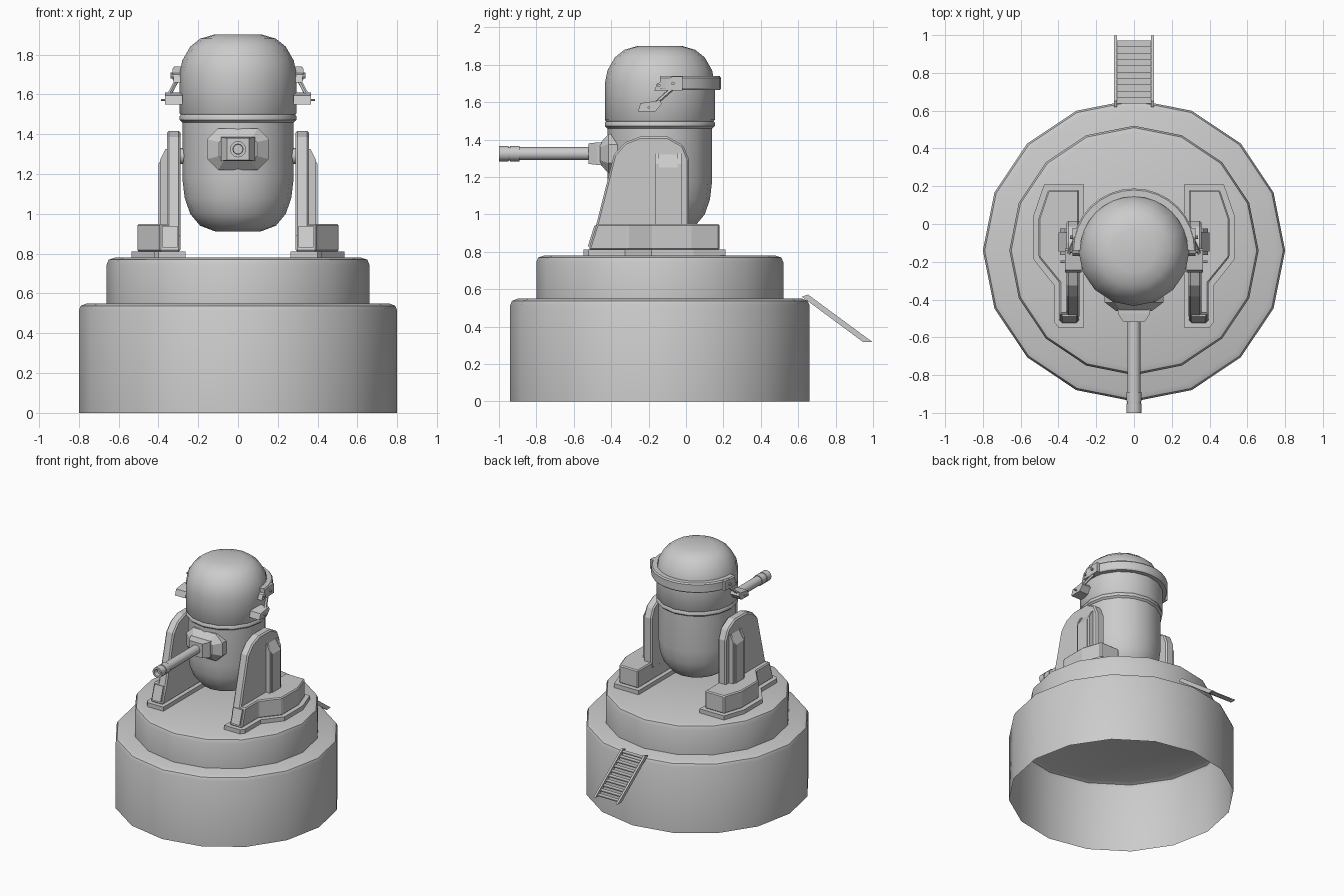
import bpy, bmesh, math
from mathutils import Vector

if "Cube" in bpy.data.objects:
    bpy.data.objects.remove(bpy.data.objects["Cube"])

CY = -0.14   # shared vertical axis of base and turret
GZ = 1.325   # gun height


def finish(name, bm, mirror=False, smooth=None, bevel=0):
    bmesh.ops.recalc_face_normals(bm, faces=bm.faces)
    me = bpy.data.meshes.new(name)
    bm.to_mesh(me)
    bm.free()
    ob = bpy.data.objects.new(name, me)
    bpy.context.collection.objects.link(ob)
    if bevel:
        m = ob.modifiers.new("Bevel", 'BEVEL')
        m.width, m.segments, m.limit_method = bevel, 1, 'ANGLE'
    if mirror:
        ob.modifiers.new("Mirror", 'MIRROR').use_mirror_merge = False
    if smooth:
        bpy.ops.object.select_all(action='DESELECT')
        ob.select_set(True)
        bpy.context.view_layer.objects.active = ob
        bpy.ops.object.shade_smooth_by_angle(angle=math.radians(smooth))
    return ob


def loft(name, rings, caps=(True, True), **kw):
    """Skin a list of equal-length closed rings of points."""
    bm = bmesh.new()
    vs = [[bm.verts.new(p) for p in r] for r in rings]
    n = len(vs[0])
    for a, b in zip(vs, vs[1:]):
        for i in range(n):
            bm.faces.new((a[i], a[(i + 1) % n], b[(i + 1) % n], b[i]))
    if caps[0]:
        bm.faces.new(vs[0][::-1])
    if caps[1]:
        bm.faces.new(vs[-1])
    return finish(name, bm, **kw)


def lathe(name, profile, caps=(True, True), n=16):
    """Turn (radius, z) points about the shared axis."""
    rings = [[(r * math.cos(2 * math.pi * i / n), CY + r * math.sin(2 * math.pi * i / n), z)
              for i in range(n)] for r, z in profile]
    return loft(name, rings, caps, smooth=40)


def side_prism(name, yz, x0, x1, **kw):
    """Extrude a side-view outline along x."""
    return loft(name, [[(x, y, z) for y, z in yz] for x in (x0, x1)], **kw)


def tube(name, p0, p1, prof, n=12, **kw):
    """Round part along p0-p1; prof is (fraction, radius) pairs."""
    p0, p1 = Vector(p0), Vector(p1)
    q = (p1 - p0).to_track_quat('Z', 'Y')
    rings = [[p0.lerp(p1, t) + q @ Vector((r * math.cos(2 * math.pi * i / n),
                                           r * math.sin(2 * math.pi * i / n), 0))
              for i in range(n)] for t, r in prof]
    return loft(name, rings, smooth=40, **kw)


# Stepped round base, open underneath
lathe("lower_base", [(.80, 0), (.80, .515), (.79, .538), (.76, .55)], (False, True))
lathe("upper_base", [(.66, .55), (.66, .745), (.65, .77), (.62, .78)], (False, True))

# Turret capsule
lathe("turret_lower_body", [(.115, .912), (.19, .94), (.24, 1.0), (.268, 1.08), (.28, 1.18), (.28, 1.47)])
lathe("turret_upper_body", [(.28, 1.46), (.294, 1.472), (.294, 1.49), (.288, 1.498), (.294, 1.506),
                            (.294, 1.70), (.28, 1.77), (.24, 1.84), (.19, 1.88), (.115, 1.902)])


# Gun mantlet, square collar and barrel
def octagon(y, w, h, cw, ch):
    return [(sx * a, y, GZ + sz * b) for sx, sz, a, b in (
        (1, 1, w, ch), (1, 1, cw, h), (-1, 1, cw, h), (-1, 1, w, ch),
        (-1, -1, w, ch), (-1, -1, cw, h), (1, -1, cw, h), (1, -1, w, ch))]


loft("gun_mantlet", [octagon(-.34, .155, .105, .10, .05), octagon(-.415, .155, .105, .10, .05),
                     octagon(-.46, .095, .055, .07, .035)])
loft("gun_collar", [[(sx * w, y, GZ + sz * h) for sx, sz in ((1, 1), (-1, 1), (-1, -1), (1, -1))]
                    for y, w, h in ((-.42, .085, .06), (-.475, .085, .06), (-.52, .055, .055))])
tube("gun_barrel", (0, -.5, GZ), (0, -1, GZ),
     [(0, .035), (.78, .035), (.78, .041), (.88, .041), (.88, .036), (.90, .036), (.90, .041), (1, .041), (1, .026), (.93, .024)])

# Support feet: flange, raised block and front panel
foot = [(.264, .21), (.476, .21), (.534, .04), (.534, -.185), (.423, -.325), (.423, -.52), (.40, -.548), (.264, -.548)]
block = [(.29, .18), (.455, .18), (.505, .03), (.505, -.175), (.395, -.31), (.395, -.52), (.38, -.52), (.29, -.52)]
top = [(x, max(y, -.476)) for x, y in block]
loft("support_flange", [[(x, y, z) for x, y in foot] for z in (.77, .812)], mirror=True)
loft("support_block", [[(x, y, .81) for x, y in block], [(x, y, .95) for x, y in top]], mirror=True, bevel=.008)
side_prism("foot_front_panel", [(-.525, .83), (-.49, .94), (-.46, .94), (-.46, .83)], .305, .38, mirror=True)

# Upright supports with outer rib and pivot
side_prism("support_arm", [(-.50, .88), (-.476, .96), (-.385, 1.32), (-.326, 1.385), (-.246, 1.417), (-.10, 1.417),
                           (-.016, 1.37), (.016, 1.294), (.016, .90)], .288, .357, mirror=True, bevel=.01)
loft("support_rib", [[(x, y, z) for x, z in ((.34, .93), (.40, .93), (.40, 1.25), (.357, 1.32), (.34, 1.32))]
                     for y in (-.145, -.045)], mirror=True)
for i, y in enumerate((-.165, -.045)):
    loft(f"rib_flange_{i}", [[(x, yy, z) for x, z in ((.34, .93), (.392, .93), (.392, 1.27), (.365, 1.325), (.34, 1.325))]
                             for yy in (y, y + .02)], mirror=True)
tube("pivot_pin", (.24, CY, 1.29), (.30, CY, 1.29), [(0, .04), (1, .04)], mirror=True)


# Head band wrapped around the back of the turret
def band_section(a):
    c, s = math.cos(a), math.sin(a)
    return [(r * c, CY + r * s, z) for r, z in ((.285, 1.665), (.322, 1.665), (.328, 1.675),
                                              (.328, 1.73), (.320, 1.74), (.285, 1.74))]


loft("head_band", [band_section(math.pi * i / 16) for i in range(17)], smooth=30)
side_prism("band_end_plate", [(-.17, 1.66), (-.155, 1.70), (-.07, 1.738), (-.02, 1.738), (-.02, 1.664)],
           .285, .325, mirror=True)
for i, (y, z) in enumerate(((-.145, 1.69), (-.07, 1.70))):
    tube(f"band_bolt_{i}", (.31, y, z), (.34, y, z), [(0, .009), (1, .009)], n=8, mirror=True)

# Side sensor pods on struts
side_prism("sensor_pod", [(-.257, 1.55), (-.243, 1.595), (-.14, 1.61), (-.13, 1.59), (-.165, 1.55)],
           .278, .366, mirror=True)
tube("sensor_strut", (.345, -.155, 1.60), (.305, -.07, 1.675), [(0, .011), (1, .011)], n=6, mirror=True)
tube("sensor_pin", (.35, -.2, 1.572), (.388, -.2, 1.572), [(0, .006), (1, .006)], n=6, mirror=True)

# Rear stairway: two side rails and a flight of treads
side_prism("stair_rail", [(.62, .56), (.652, .572), (.997, .318), (.947, .318)], .09, .105, mirror=True)
steps = 10
for i in range(steps):
    y, z = .637 + i * .0335, .556 - i * .0247
    side_prism(f"stair_tread_{i}", [(y, z), (y + .034, z), (y + .034, z - .008), (y, z - .008)], -.095, .095)
